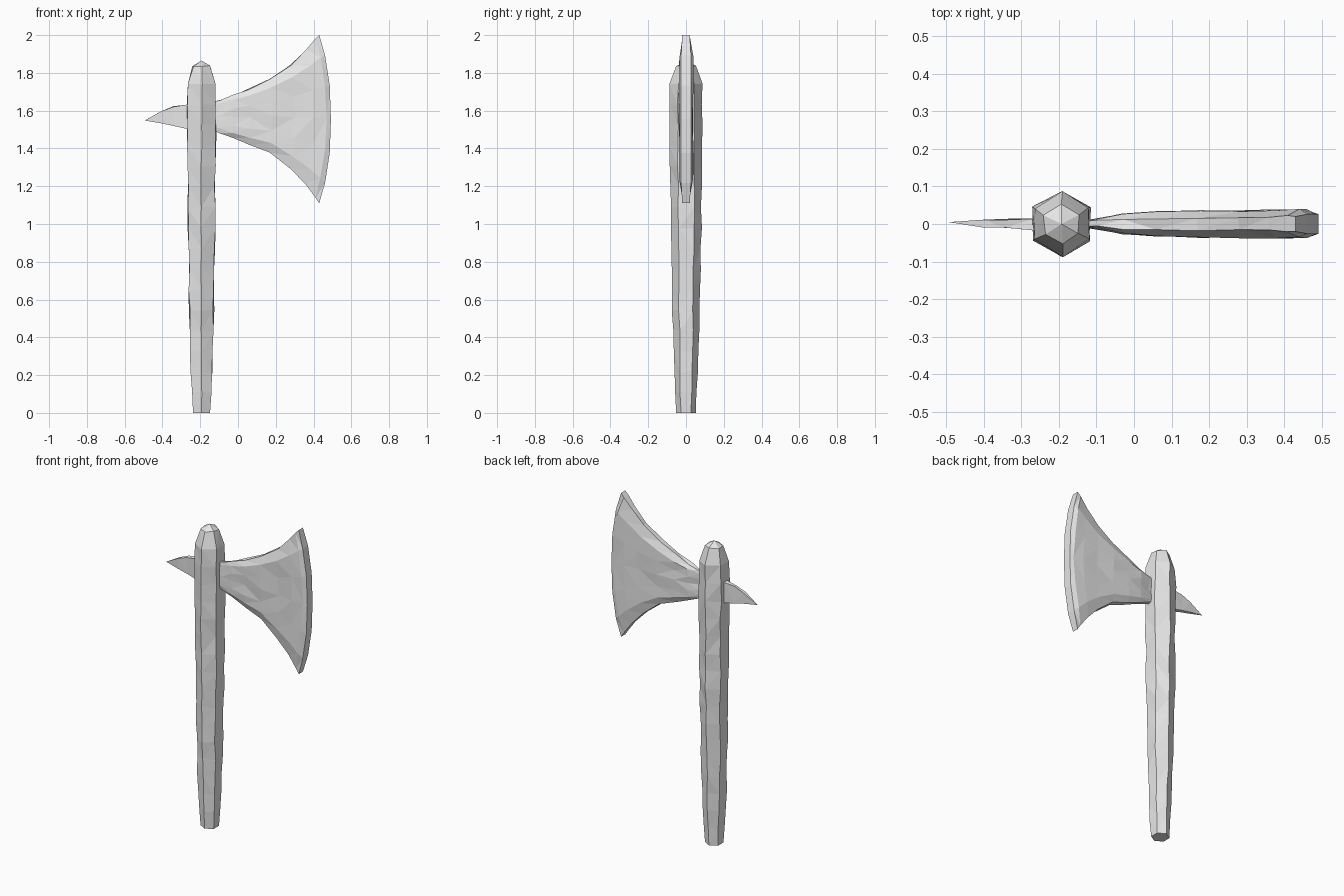
import bpy, bmesh, math, random

cube = bpy.data.objects.get("Cube")
if cube:
    bpy.data.objects.remove(cube, do_unlink=True)

random.seed(4)
grey = bpy.data.materials.new("plain_grey")
grey.use_nodes = True
GREY = (0.8, 0.8, 0.8, 1)
grey.diffuse_color = GREY
grey.node_tree.nodes["Principled BSDF"].inputs["Base Color"].default_value = GREY


def loft(name, rings, rough):
    """Skin even-sized rings, cap both ends, then roughen the inner rings."""
    bm = bmesh.new()
    n = len(rings[0])
    loops = []
    for i, ring in enumerate(rings):
        amount = rough if 0 < i < len(rings) - 1 else 0
        loops.append([bm.verts.new([c + random.uniform(-amount, amount) for c in p])
                      for p in ring])
    for a, b in zip(loops, loops[1:]):
        for k in range(n):
            j = (k + 1) % n
            bm.faces.new((a[k], a[j], b[j], b[k]))
    for loop in (loops[0], loops[-1]):
        for k in range(n // 2 - 1):
            bm.faces.new((loop[k], loop[k + 1], loop[n - 2 - k], loop[n - 1 - k]))
    bmesh.ops.remove_doubles(bm, verts=bm.verts, dist=0.0005)
    bmesh.ops.triangulate(bm, faces=bm.faces)
    bmesh.ops.recalc_face_normals(bm, faces=bm.faces)
    mesh = bpy.data.meshes.new(name)
    bm.to_mesh(mesh)
    bm.free()
    mesh.materials.append(grey)
    obj = bpy.data.objects.new(name, mesh)
    bpy.context.collection.objects.link(obj)
    return obj


def lerp_profile(points, z):
    for (z0, r0), (z1, r1) in zip(points, points[1:]):
        if z <= z1:
            return r0 + (r1 - r0) * (z - z0) / (z1 - z0)
    return points[-1][1]


# Handle: tapered, roughly carved hexagonal shaft with a domed top
def hexagon(z, r):
    return [(-0.193 + r * math.sin(k * math.pi / 3), r * math.cos(k * math.pi / 3), z)
            for k in range(6)]


taper = [(0, 0.052), (0.3, 0.067), (0.7, 0.078), (1.1, 0.082), (1.5, 0.087), (1.74, 0.085)]
heights = [1.74 * k / 16 for k in range(17)]
shaft = [hexagon(z, lerp_profile(taper, z)) for z in heights]
dome = [hexagon(1.835, 0.052), hexagon(1.865, 0)]
loft("handle", shaft + dome, 0.004)


# Blade: flared plate with a thinner rim and a curved, blunt cutting edge
rows = (0, 0.12, 0.3, 0.5, 0.7, 0.88, 1)


def blade_ring(x, low, high, bulge, rim, body):
    front, back = [], []
    for t in rows:
        px = x + bulge * (1 - abs(2 * t - 1) ** 2.5)
        half = rim if t in (0, 1) else body
        z = low + (high - low) * t
        front.append((px, -half, z))
        back.append((px, half, z))
    return front + back[::-1]


blade_sections = [
    (-0.14, 1.50, 1.645, 0, 0.006, 0.008),
    (-0.10, 1.485, 1.655, 0, 0.008, 0.012),
    (-0.03, 1.455, 1.68, 0, 0.012, 0.026),
    (0.06, 1.42, 1.715, 0, 0.015, 0.031),
    (0.17, 1.38, 1.765, 0.01, 0.017, 0.034),
    (0.28, 1.295, 1.84, 0.02, 0.018, 0.036),
    (0.36, 1.21, 1.92, 0.04, 0.019, 0.037),
    (0.41, 1.14, 1.98, 0.058, 0.02, 0.037),
    (0.43, 1.11, 2.0, 0.062, 0.02, 0.026),
]
loft("axe_blade", [blade_ring(*s) for s in blade_sections], 0.0035)


# Back spike: thin wedge drooping to a point
def spike_ring(x, low, high, y, half):
    return [(x, y - half, low), (x, y - half, high), (x, y + half, high), (x, y + half, low)]


spike_sections = [
    (-0.22, 1.50, 1.635, 0.0, 0.018),
    (-0.27, 1.505, 1.632, 0.0, 0.015),
    (-0.34, 1.52, 1.622, 0.001, 0.012),
    (-0.405, 1.533, 1.598, 0.002, 0.009),
    (-0.494, 1.548, 1.548, 0.005, 0),
]
loft("back_spike", [spike_ring(*s) for s in spike_sections], 0.002)
